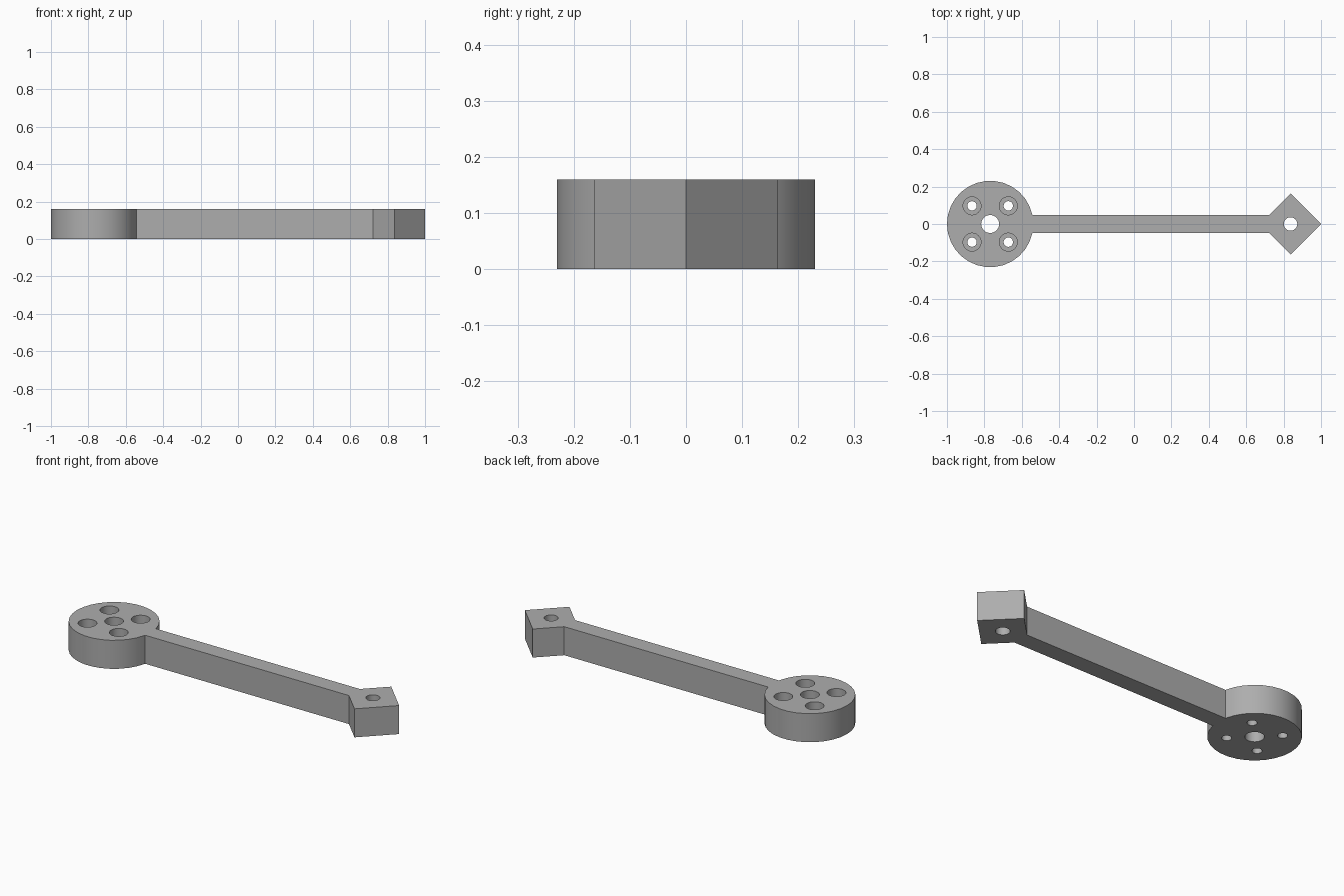
import bpy, bmesh
from math import sin, cos, radians

if "Cube" in bpy.data.objects:
    bpy.data.objects.remove(bpy.data.objects["Cube"], do_unlink=True)

HEIGHT = 0.16
DISC_X, DISC_R = -0.769, 0.231
TIP_X, TIP_R = 0.837, 0.163
SIDES = 30

grey = bpy.data.materials.new("plain grey")
grey.use_nodes = True
grey.diffuse_color = (0.42, 0.42, 0.42, 1)
grey.node_tree.nodes["Principled BSDF"].inputs["Base Color"].default_value = grey.diffuse_color


def prism(name, outline, z0, z1):
    """Extrude a closed outline from z0 to z1."""
    bm = bmesh.new()
    base = bm.faces.new([bm.verts.new((x, y, z0)) for x, y in outline])
    top = bmesh.ops.extrude_face_region(bm, geom=[base])["geom"]
    for v in top:
        if isinstance(v, bmesh.types.BMVert):
            v.co.z = z1
    bmesh.ops.recalc_face_normals(bm, faces=bm.faces)
    mesh = bpy.data.meshes.new(name)
    bm.to_mesh(mesh)
    bm.free()
    mesh.materials.append(grey)
    obj = bpy.data.objects.new(name, mesh)
    bpy.context.collection.objects.link(obj)
    return obj


def circle(cx, cy, r, first=0, last=SIDES - 1):
    step = radians(360 / SIDES)
    return [(cx + r * cos(i * step), cy + r * sin(i * step)) for i in range(first, last + 1)]


# Arm outline: round hub, straight bar and diamond tip
hub = circle(DISC_X, 0, DISC_R, 1, SIDES - 1)
half = hub[0][1]
neck = TIP_X - TIP_R + half
tip = [(neck, -half), (TIP_X, -TIP_R), (TIP_X + TIP_R, 0), (TIP_X, TIP_R), (neck, half)]
arm = prism("servo_arm", hub + tip, 0, HEIGHT)

# Holes: hub bore, tip bore and four counterbored screw holes
holes = [(DISC_X, 0, 0.048, -0.1), (TIP_X, 0, 0.036, -0.1)]
for sx in (-1, 1):
    for sy in (-1, 1):
        x, y = DISC_X + sx * 0.097, sy * 0.097
        holes += [(x, y, 0.025, -0.1), (x, y, 0.048, HEIGHT / 2)]

bpy.context.view_layer.objects.active = arm
arm.select_set(True)
for x, y, r, bottom in holes:
    cutter = prism("hole_cutter", circle(x, y, r), bottom, HEIGHT + 0.1)
    cutter.hide_render = True
    cut = arm.modifiers.new("hole", "BOOLEAN")
    cut.operation = "DIFFERENCE"
    cut.solver = "EXACT"
    cut.object = cutter
    bpy.ops.object.modifier_apply(modifier=cut.name)
    bpy.data.objects.remove(cutter, do_unlink=True)

# Smooth round walls, crisp edges
bpy.ops.object.shade_smooth_by_angle(angle=radians(30))
